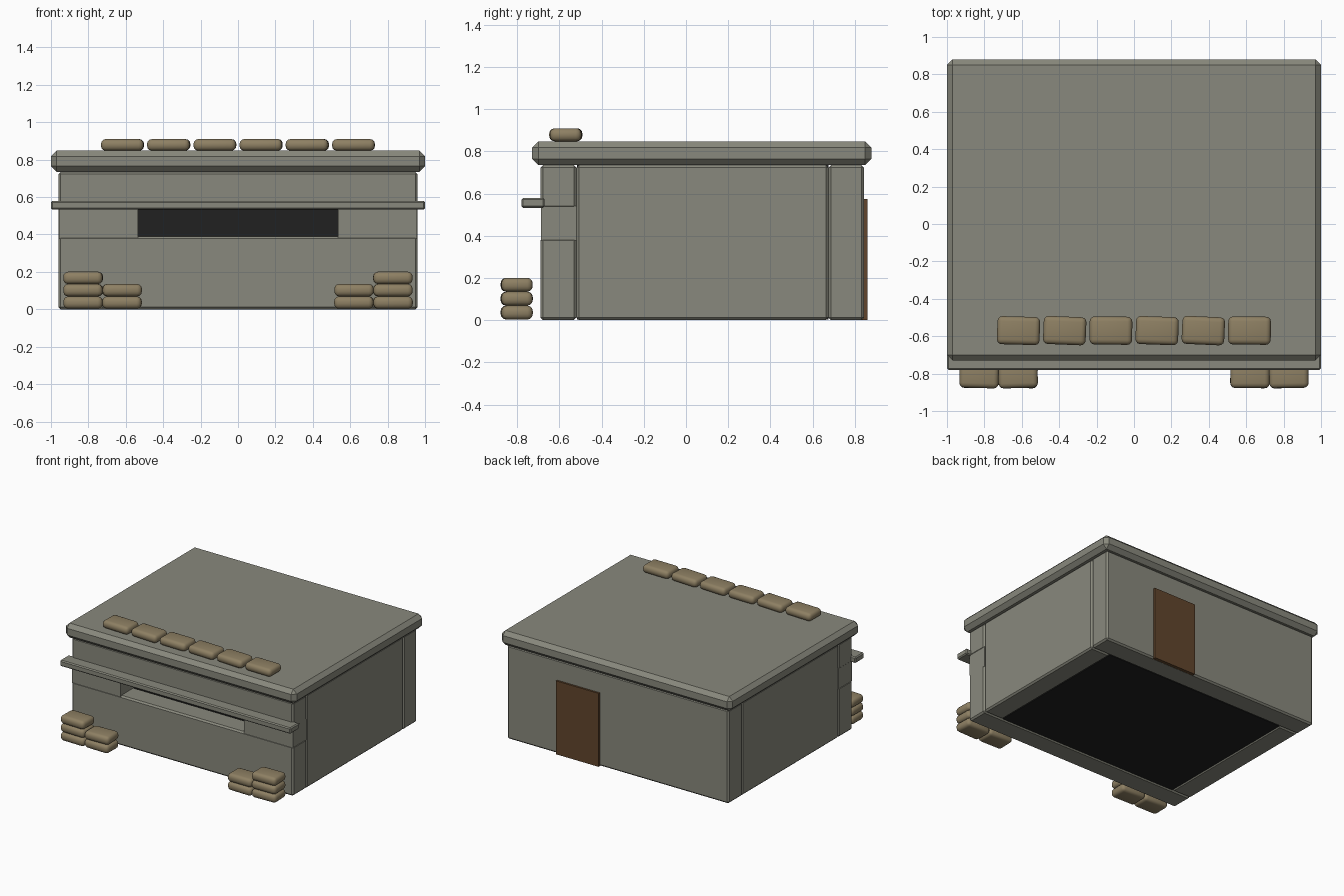
import bpy
import math
import random

random.seed(4)
cube = bpy.data.objects.get("Cube")
if cube:
    bpy.data.objects.remove(cube, do_unlink=True)


def material(name, rgb):
    mat = bpy.data.materials.new(name)
    mat.use_nodes = True
    mat.diffuse_color = (*rgb, 1)
    mat.node_tree.nodes["Principled BSDF"].inputs["Base Color"].default_value = (*rgb, 1)
    return mat


concrete = material("concrete", (0.25, 0.25, 0.205))
sackcloth = material("sackcloth", (0.27, 0.215, 0.125))
brown_door = material("brown_door", (0.12, 0.06, 0.025))
dark = material("dark_interior", (0.015, 0.015, 0.015))


def box(name, xs, ys, zs, mat, bevel=0.0, segments=1):
    """Box spanning the given ranges, with optional bevelled edges."""
    spans = (xs, ys, zs)
    bpy.ops.mesh.primitive_cube_add(size=1, location=[(a + b) / 2 for a, b in spans])
    obj = bpy.context.object
    obj.name = name
    obj.scale = [b - a for a, b in spans]
    bpy.ops.object.transform_apply(location=False, rotation=False, scale=True)
    obj.data.materials.append(mat)
    if bevel:
        mod = obj.modifiers.new("Bevel", "BEVEL")
        mod.width = bevel
        mod.segments = segments
        mod.limit_method = 'NONE'
    return obj


def sandbag(name, x, y, z, size, turn):
    w, d, h = size
    bag = box(name, (x - w / 2, x + w / 2), (y - d / 2, y + d / 2), (z, z + h),
              sackcloth, 0.026, 3)
    bag.rotation_euler.z = math.radians(turn)
    bpy.ops.object.shade_smooth()


# Walls
W, INNER = 0.96, 0.79
FRONT, FRONT_IN, BACK_IN, BACK = -0.69, -0.52, 0.675, 0.845
TOP, SILL, LINTEL = 0.735, 0.39, 0.53
box("front_wall_lower", (-W, W), (FRONT, FRONT_IN), (0, SILL), concrete, 0.012)
box("front_wall_upper", (-W, W), (FRONT, FRONT_IN), (LINTEL, TOP), concrete, 0.012)
box("back_wall", (-W, W), (BACK_IN, BACK), (0, TOP), concrete, 0.012)
for side, s in (("left", 1), ("right", -1)):
    box(side + "_wall", sorted((s * INNER, s * W)), (FRONT_IN, BACK_IN), (0, TOP),
        concrete, 0.012)
    box(side + "_slit_pier", sorted((s * 0.535, s * (W - 0.003))),
        (FRONT + 0.002, FRONT_IN), (SILL - 0.012, LINTEL + 0.012), concrete)

# Dark room behind the slit
box("interior", (-INNER, INNER), (FRONT_IN + 0.003, BACK_IN), (0.004, TOP), dark)

# Roof slab, ledge over the slit and back door
box("roof", (-1, 1), (-0.73, 0.88), (TOP, 0.848), concrete, 0.03)
box("slit_ledge", (-1, 1), (-0.78, -0.67), (LINTEL + 0.003, 0.58), concrete, 0.008)
box("back_door", (0.155, 0.525), (BACK - 0.01, 0.86), (0, 0.575), brown_door)

# Sandbags along the roof edge
for i in range(6):
    sandbag(f"roof_sandbag_{i + 1}", (i - 2.5) * 0.247, -0.57, 0.848,
            (0.228, 0.15, 0.062), random.uniform(-3, 3))

# Sandbag stacks: three high outside, two high inside
for side, s in (("left", 1), ("right", -1)):
    for column, x, count in (("outer", 0.828, 3), ("inner", 0.62, 2)):
        for row in range(count):
            sandbag(f"{side}_{column}_sandbag_{row + 1}", s * x, -0.803,
                    0.003 + row * 0.066, (0.21, 0.148, 0.066), random.uniform(-2, 2))
